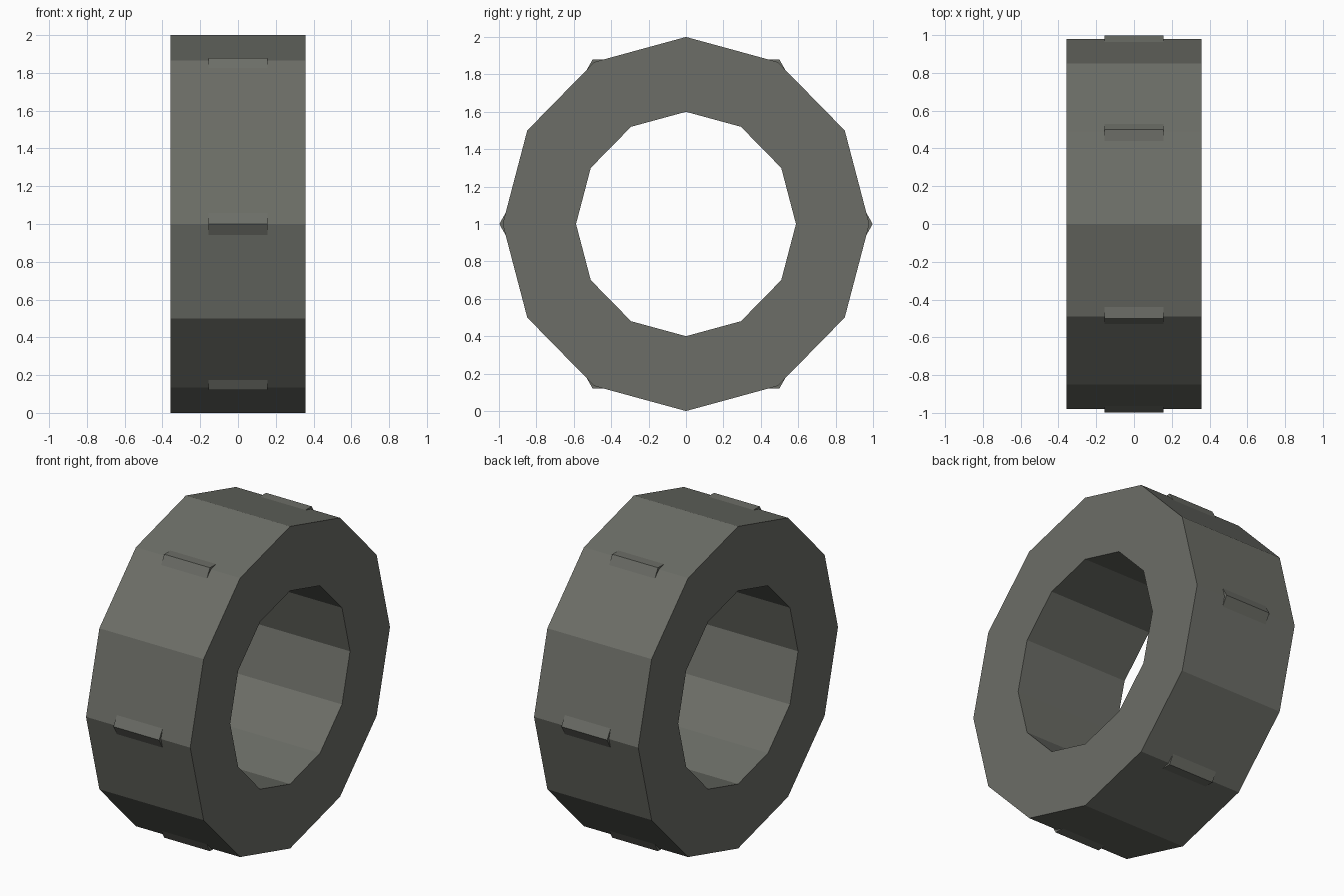
import bpy
import bmesh
import math

if "Cube" in bpy.data.objects:
    bpy.data.objects.remove(bpy.data.objects["Cube"])

# Single grey rubber / metal colour
grey = bpy.data.materials.new("warm dark grey")
grey.diffuse_color = (0.15, 0.155, 0.135, 1.0)
grey.use_nodes = True
grey.node_tree.nodes["Principled BSDF"].inputs["Base Color"].default_value = grey.diffuse_color


def ring(name, sides, outer, inner, half_width, start):
    """Flat-faced ring around the x axis; outer and inner are (y, z) radii."""
    bm = bmesh.new()
    rows = []
    for i in range(sides):
        a = start + 2 * math.pi * i / sides
        row = []
        for (ry, rz), x in ((outer, -half_width), (outer, half_width),
                            (inner, half_width), (inner, -half_width)):
            row.append(bm.verts.new((x, ry * math.cos(a), 1.0 + rz * math.sin(a))))
        rows.append(row)
    for i in range(sides):
        p, q = rows[i], rows[(i + 1) % sides]
        for k in range(4):
            n = (k + 1) % 4
            bm.faces.new((p[k], p[n], q[n], q[k]))
    bmesh.ops.recalc_face_normals(bm, faces=bm.faces)
    mesh = bpy.data.meshes.new(name)
    bm.to_mesh(mesh)
    bm.free()
    mesh.materials.append(grey)
    obj = bpy.data.objects.new(name, mesh)
    bpy.context.collection.objects.link(obj)
    return obj


# Twelve-sided main ring with a wide open bore
ring("main_ring", 12, (0.98, 1.0), (0.588, 0.6), 0.358, 0.0)

# Embedded six-sided band whose corners poke out as the small tread ridges
ring("ridge_band", 6, (0.998, 0.88 / math.sin(math.pi / 3)), (0.78, 0.8), 0.157, 0.0)
